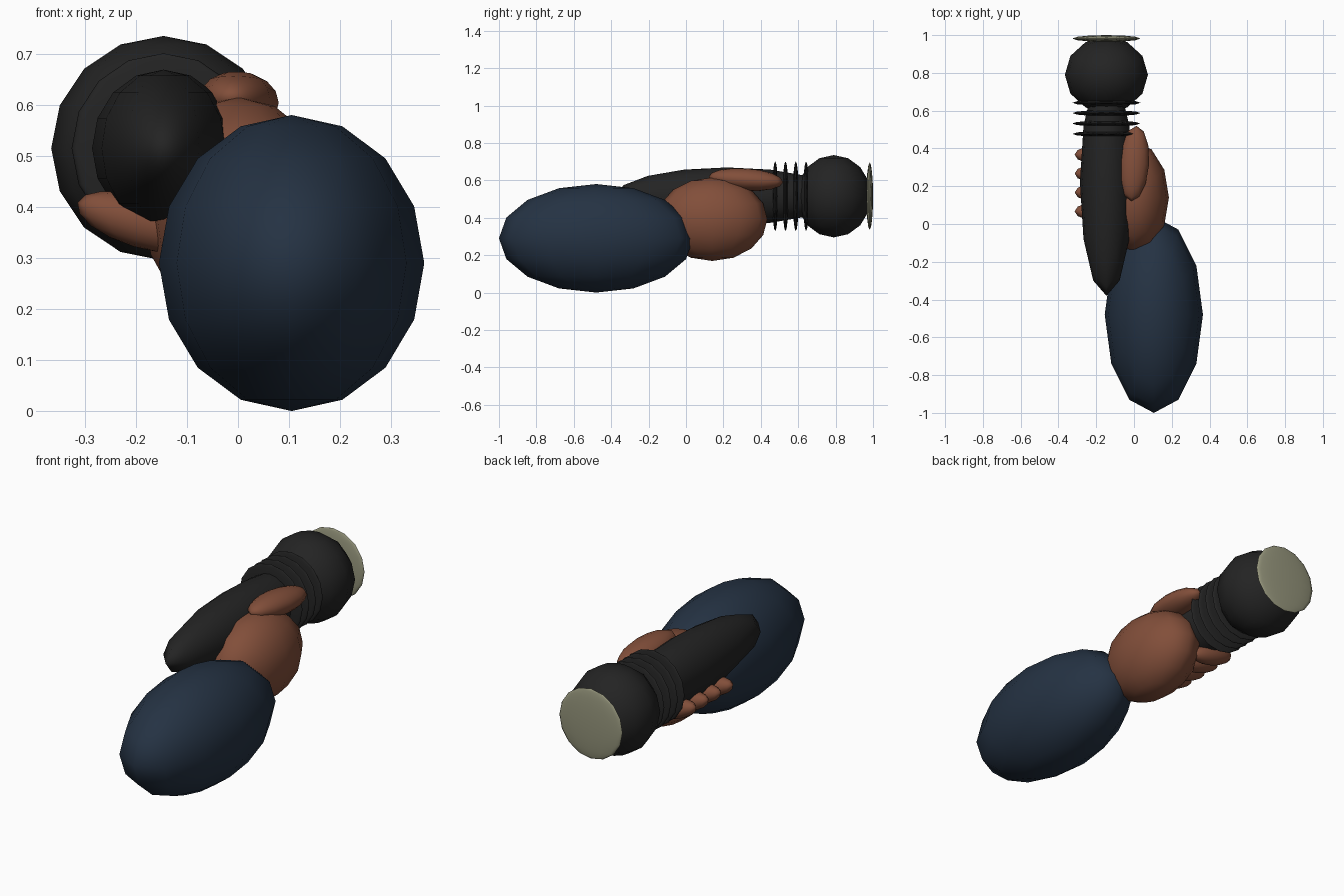
import bpy
import math

default = bpy.data.objects.get("Cube")
if default:
    bpy.data.objects.remove(default, do_unlink=True)


def material(name, rgb):
    mat = bpy.data.materials.new(name)
    mat.use_nodes = True
    mat.diffuse_color = (*rgb, 1)
    bsdf = next(n for n in mat.node_tree.nodes if n.type == 'BSDF_PRINCIPLED')
    bsdf.inputs["Base Color"].default_value = (*rgb, 1)
    return mat


navy = material("navy_cloth", (0.018, 0.032, 0.056))
skin = material("brown_skin", (0.222, 0.077, 0.042))
black = material("black_rubber", (0.017, 0.017, 0.017))
glass = material("pale_lens", (0.30, 0.30, 0.20))


def ellipsoid(name, center, radii, mat, rotation=(0, 0, 0)):
    """Smooth low-poly ball, stretched along its own axes."""
    bpy.ops.mesh.primitive_uv_sphere_add(
        segments=12, ring_count=8, radius=1, location=center,
        rotation=[math.radians(a) for a in rotation])
    ob = bpy.context.object
    ob.name = name
    ob.scale = radii
    ob.data.materials.append(mat)
    bpy.ops.object.shade_smooth()
    return ob


# Sleeve and hand
ellipsoid("sleeve", (0.105, -0.48, 0.29), (0.26, 0.52, 0.29), navy)
ellipsoid("hand", (0.0, 0.14, 0.392), (0.185, 0.295, 0.223), skin)
ellipsoid("thumb", (0.0, 0.32, 0.604), (0.08, 0.2, 0.06), skin, (-4, 0, -4))

# Fingers curling under the grip
for i in range(4):
    ellipsoid(f"finger_{i + 1}", (-0.19, 0.067 + 0.1 * i, 0.37),
              (0.13, 0.05, 0.05), skin, (0, 17, 0))

# Torch: grip, ribbed neck, head and lens share one axis
AXIS_X, AXIS_Z = -0.146, 0.515
ellipsoid("torch_grip", (AXIS_X, 0.22, AXIS_Z), (0.14, 0.6, 0.154), black)
for i in range(4):
    ellipsoid(f"neck_ring_{i + 1}", (AXIS_X, 0.477 + 0.055 * i, AXIS_Z),
              (0.18, 0.016, 0.186), black)
ellipsoid("torch_head", (AXIS_X, 0.79, AXIS_Z), (0.22, 0.2, 0.22), black)
ellipsoid("lens", (AXIS_X, 0.982, AXIS_Z), (0.18, 0.018, 0.18), glass)
